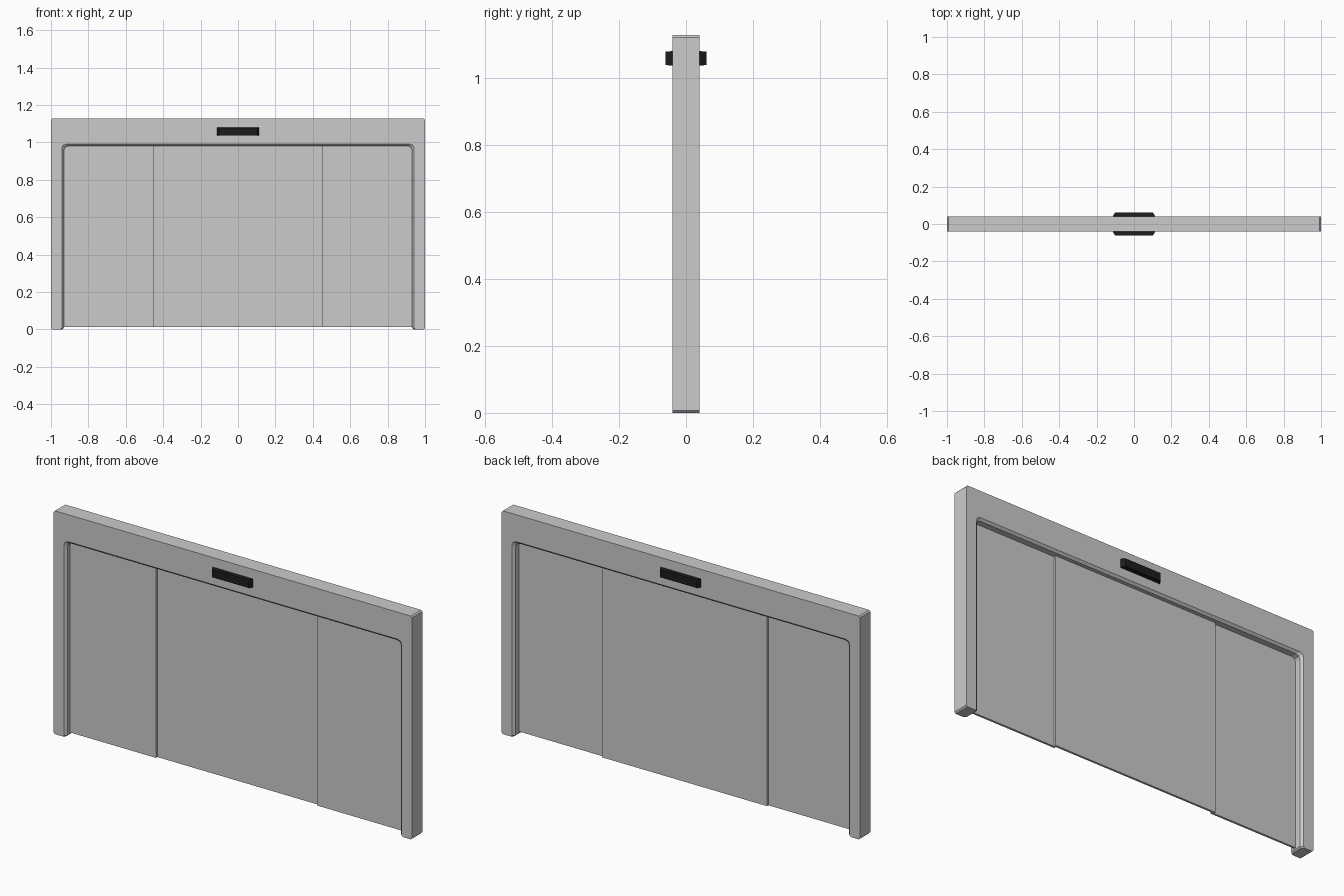
import bpy, bmesh

if "Cube" in bpy.data.objects:
    bpy.data.objects.remove(bpy.data.objects["Cube"])


def loft(name, sections, mat=None):
    """Skin a stack of equal-length point loops and cap both ends."""
    bm = bmesh.new()
    rings = [[bm.verts.new(p) for p in s] for s in sections]
    n = len(rings[0])
    for a, b in zip(rings, rings[1:]):
        for i in range(n):
            j = (i + 1) % n
            bm.faces.new((a[i], a[j], b[j], b[i]))
    bm.faces.new(rings[0])
    bm.faces.new(rings[-1][::-1])
    bmesh.ops.recalc_face_normals(bm, faces=bm.faces[:])
    mesh = bpy.data.meshes.new(name)
    bm.to_mesh(mesh)
    bm.free()
    obj = bpy.data.objects.new(name, mesh)
    bpy.context.collection.objects.link(obj)
    if mat:
        mesh.materials.append(mat)
    return obj


def rect(x0, x1, z0, z1, y):
    return [(x0, y, z0), (x1, y, z0), (x1, y, z1), (x0, y, z1)]


def arch(y, grow):
    """Door-frame outline at depth y; grow widens only the opening."""
    xi, zt, c, e, top = 0.931 + grow, 0.980 + grow, 0.022, 0.007, 1.127
    half = [(xi - c, zt), (xi - 0.3 * c, zt - 0.3 * c), (xi, zt - c),
            (xi, e), (xi + e, 0), (1 - e, 0), (1, e), (1, top - e), (1 - e, top)]
    pts = half + [(-x, z) for x, z in reversed(half)]
    return [(x, y, z) for x, z in pts]


black = bpy.data.materials.new("black_plastic")
black.diffuse_color = (0.012, 0.012, 0.012, 1)
black.use_nodes = True
black.node_tree.nodes["Principled BSDF"].inputs["Base Color"].default_value = black.diffuse_color

# Frame with chamfered opening on both faces
T, B = 0.041, 0.011
loft("door_frame", [arch(-T, B), arch(-T + B, 0), arch(T - B, 0), arch(T, B)])

# Fixed side panels in front, sliding centre panel behind
for side, x0, x1 in (("left", -0.936, -0.45), ("right", 0.45, 0.936)):
    loft(side + "_panel", [rect(x0, x1, 0.014, 0.985, y) for y in (-0.011, 0.0)])
loft("centre_panel", [rect(-0.46, 0.46, 0.014, 0.985, y) for y in (0.0, 0.011)])

# Tapered motion sensors on both faces
for side, s in (("front", -1), ("back", 1)):
    loft(side + "_sensor", [rect(-0.1125, 0.1125, 1.036, 1.079, s * 0.039),
                            rect(-0.1125, 0.1125, 1.036, 1.079, s * 0.043),
                            rect(-0.101, 0.101, 1.038, 1.078, s * 0.0615)], black)
